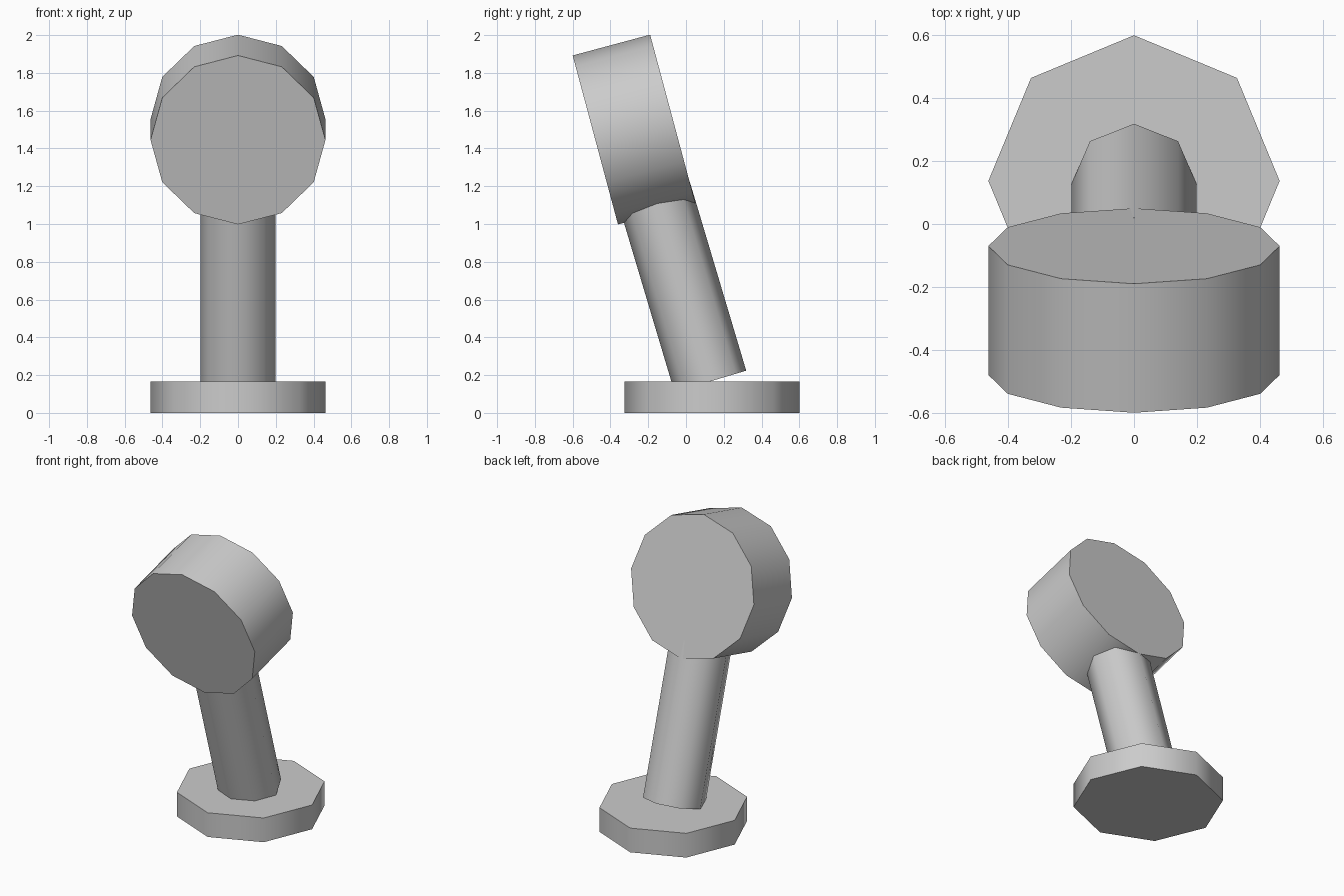
import bpy
from math import radians
from mathutils import Vector, Matrix

cube = bpy.data.objects.get("Cube")
if cube:
    bpy.data.objects.remove(cube, do_unlink=True)

# One plain grey for the whole model
grey = bpy.data.materials.new("plain_grey")
grey.use_nodes = True
colour = (0.6, 0.6, 0.6, 1)
grey.diffuse_color = colour
grey.node_tree.nodes["Principled BSDF"].inputs["Base Color"].default_value = colour


def cylinder(name, sides, radius, start, end):
    """Capped prism between two points, with a corner on the x = 0 plane."""
    start, end = Vector(start), Vector(end)
    axis = end - start
    bpy.ops.mesh.primitive_cylinder_add(vertices=sides, radius=radius, depth=axis.length)
    obj = bpy.context.object
    obj.name = name
    lean = Vector((0, 0, 1)).rotation_difference(axis).to_matrix().to_4x4()
    obj.matrix_world = Matrix.Translation((start + end) / 2) @ lean
    obj.data.materials.append(grey)
    # Round sides, crisp rims
    bpy.ops.object.shade_smooth_by_angle(angle=radians(60))
    return obj


# Flat octagonal foot
cylinder("base", 8, 0.463, (0, 0.137, 0), (0, 0.137, 0.165))
# Leaning post, its top sunk into the head
cylinder("post", 8, 0.198, (0, 0.129, 0.167), (0, -0.169, 1.165))
# Twelve-sided drum tilted forward
cylinder("head", 12, 0.463, (0, -0.07, 1.555), (0, -0.48, 1.445))
